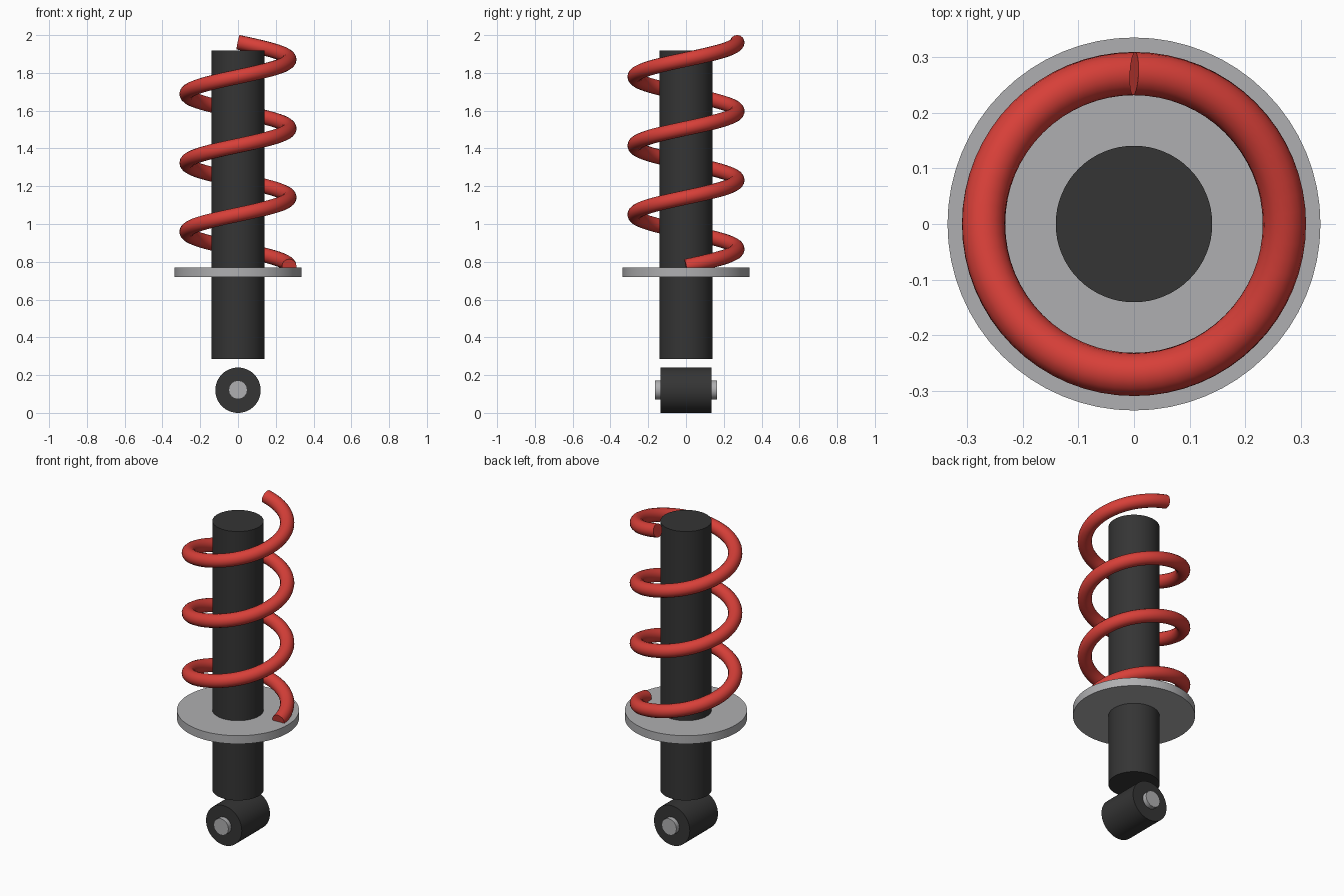
import bpy
import math

cube = bpy.data.objects.get("Cube")
if cube:
    bpy.data.objects.remove(cube, do_unlink=True)


def material(name, rgb):
    mat = bpy.data.materials.new(name)
    mat.use_nodes = True
    mat.diffuse_color = (*rgb, 1)
    mat.node_tree.nodes["Principled BSDF"].inputs["Base Color"].default_value = (*rgb, 1)
    return mat


black = material("matte black", (0.035, 0.035, 0.035))
steel = material("light steel", (0.43, 0.43, 0.44))
red = material("spring red", (0.68, 0.05, 0.04))


def finish(obj, name, mat):
    obj.name = name
    obj.data.materials.clear()
    obj.data.materials.append(mat)
    bpy.ops.object.select_all(action="DESELECT")
    obj.select_set(True)
    bpy.context.view_layer.objects.active = obj
    bpy.ops.object.shade_smooth_by_angle(angle=math.radians(29))


def cylinder(name, mat, radius, length, z, sides=64, lying=False):
    bpy.ops.mesh.primitive_cylinder_add(
        vertices=sides, radius=radius, depth=length, location=(0, 0, z),
        rotation=(math.pi / 2 if lying else 0, 0, 0))
    finish(bpy.context.object, name, mat)


# Damper tube and the plate the spring sits on
cylinder("damper_body", black, 0.141, 1.632, 1.102)
cylinder("spring_seat", steel, 0.336, 0.05, 0.745)

# Lower mount: bushing lying front to back with a pin through it
cylinder("lower_bushing", black, 0.12, 0.27, 0.12, lying=True)
cylinder("mount_pin", steel, 0.05, 0.326, 0.122, sides=16, lying=True)

# Coil spring: a helix swept with a round section and closed ends
COIL_RADIUS, WIRE, PITCH, START, TURNS, STEPS = 0.271, 0.039, 0.365, 0.776, 3.25, 64
curve = bpy.data.curves.new("coil_spring", "CURVE")
curve.dimensions = "3D"
curve.bevel_depth = WIRE
curve.bevel_resolution = 6
curve.use_fill_caps = True
count = int(TURNS * STEPS) + 1
spline = curve.splines.new("POLY")
spline.points.add(count - 1)
for i, point in enumerate(spline.points):
    turn = i / STEPS
    angle = turn * math.tau
    point.co = (COIL_RADIUS * math.cos(angle), COIL_RADIUS * math.sin(angle),
                START + PITCH * turn, 1)
spring = bpy.data.objects.new("coil_spring", curve)
bpy.context.collection.objects.link(spring)
bpy.ops.object.select_all(action="DESELECT")
spring.select_set(True)
bpy.context.view_layer.objects.active = spring
bpy.ops.object.convert(target="MESH")
finish(bpy.context.object, "coil_spring", red)
